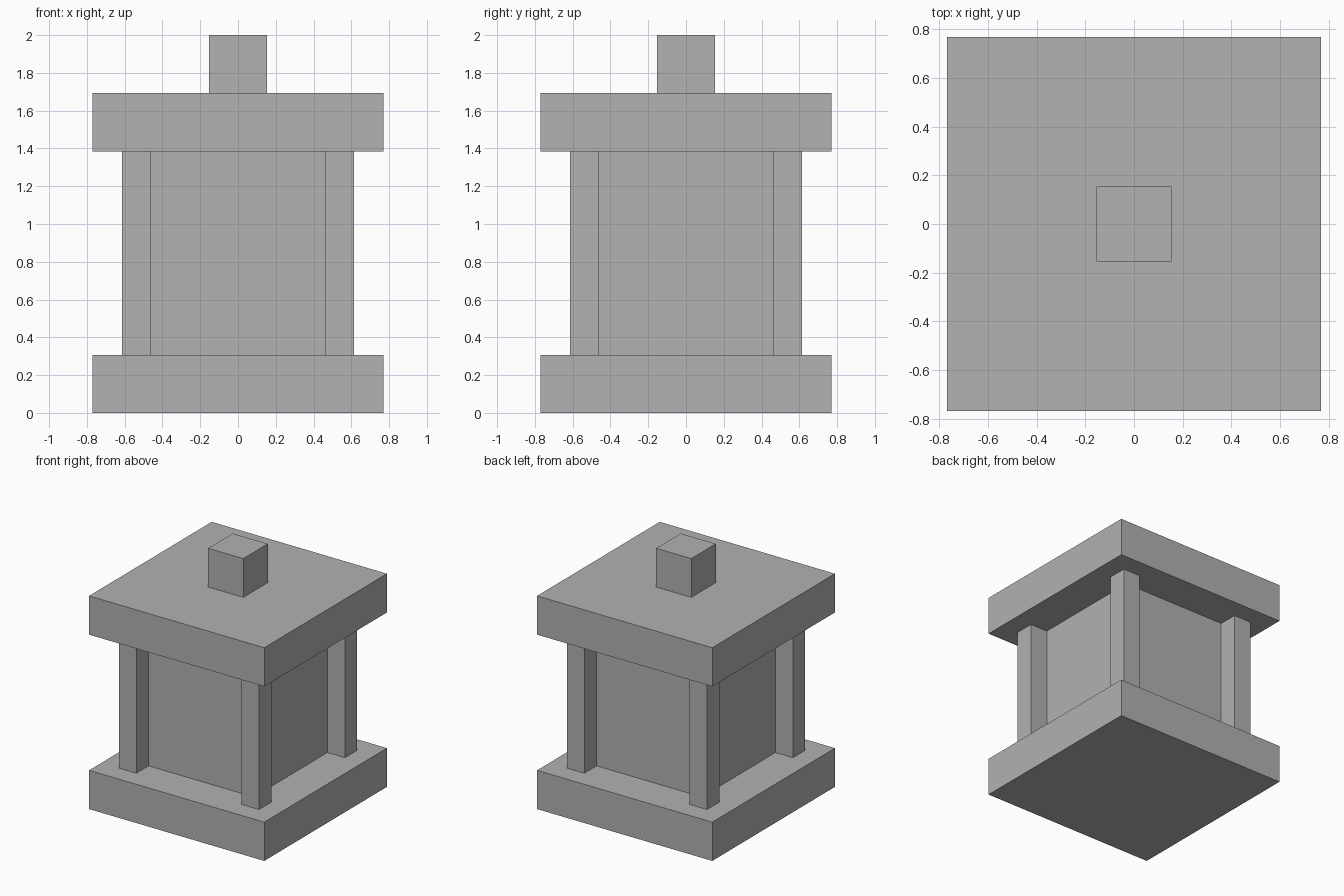
import bpy

cube = bpy.data.objects.get("Cube")
if cube:
    bpy.data.objects.remove(cube, do_unlink=True)

U = 2 / 13  # the model is built on a grid 13 units high

grey = bpy.data.materials.new("stone grey")
grey.use_nodes = True
color = (0.445, 0.445, 0.445, 1)
grey.diffuse_color = color
grey.node_tree.nodes["Principled BSDF"].inputs["Base Color"].default_value = color


def block(name, width, bottom, top, x=0, y=0):
    """Square block in grid units, centred on x, y."""
    bpy.ops.mesh.primitive_cube_add(size=1, location=(x * U, y * U, (bottom + top) / 2 * U))
    obj = bpy.context.object
    obj.name = obj.data.name = name
    obj.scale = (width * U, width * U, (top - bottom) * U)
    bpy.ops.object.transform_apply(location=False, rotation=False, scale=True)
    obj.data.materials.append(grey)


# Stacked central parts
block("base_slab", 10, 0, 2)
block("core", 6, 2, 9)
block("top_slab", 10, 9, 11)
block("top_knob", 2, 11, 13)

# Corner posts touching the edges of the core
for side, x in (("left", 3.5), ("right", -3.5)):
    for end, y in (("front", -3.5), ("back", 3.5)):
        block(f"{end}_{side}_post", 1, 2, 9, x, y)
